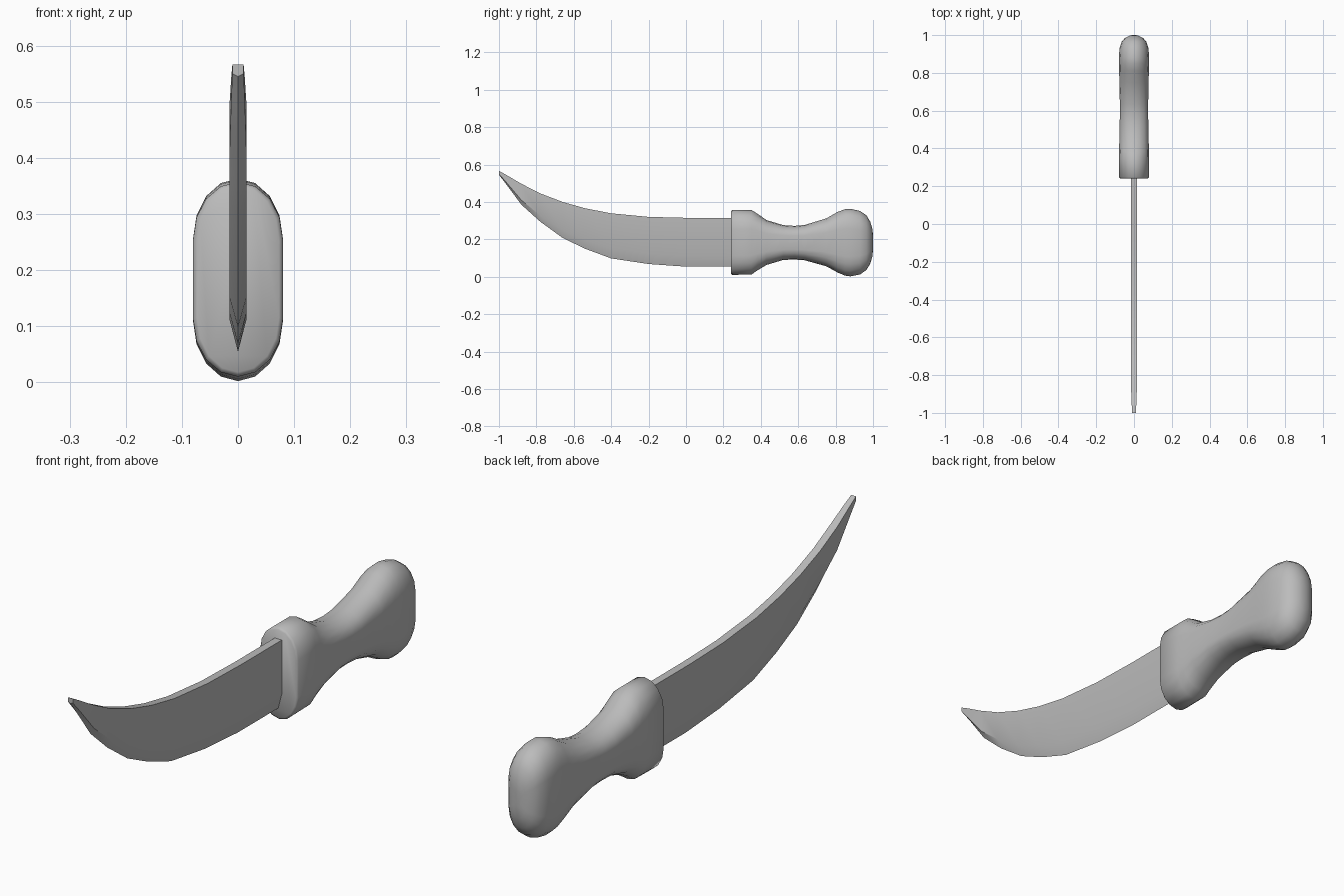
import bpy, bmesh, math

cube = bpy.data.objects.get("Cube")
if cube:
    bpy.data.objects.remove(cube, do_unlink=True)

grey = bpy.data.materials.new("plain grey")
grey.use_nodes = True
colour = (0.5, 0.5, 0.5, 1)
grey.diffuse_color = colour
grey.node_tree.nodes["Principled BSDF"].inputs["Base Color"].default_value = colour


def loft(name, rings, angle):
    """Skin a row of closed cross-sections and cap both ends."""
    bm = bmesh.new()
    rows = [[bm.verts.new(p) for p in ring] for ring in rings]
    n = len(rows[0])
    for a, b in zip(rows, rows[1:]):
        for i in range(n):
            j = (i + 1) % n
            bm.faces.new((a[i], a[j], b[j], b[i]))
    bm.faces.new(rows[0])
    bm.faces.new(rows[-1])
    bmesh.ops.recalc_face_normals(bm, faces=bm.faces)
    mesh = bpy.data.meshes.new(name)
    bm.to_mesh(mesh)
    bm.free()
    obj = bpy.data.objects.new(name, mesh)
    bpy.context.collection.objects.link(obj)
    mesh.materials.append(grey)
    bpy.ops.object.select_all(action="DESELECT")
    obj.select_set(True)
    bpy.context.view_layer.objects.active = obj
    bpy.ops.object.shade_smooth_by_angle(angle=math.radians(angle))
    return obj


def grip_ring(y, lo, hi, w):
    """Upright oval with straight sides and rounded ends."""
    mid, half = (lo + hi) / 2, (hi - lo) / 2
    straight = half * 0.41
    ring = []
    for sign in (1, -1):
        for k in range(9):
            a = math.pi * k / 8
            ring.append((sign * w * math.cos(a), y,
                         mid + sign * (straight + (half - straight) * math.sin(a))))
    return ring


def blade_ring(y, lo, hi, w):
    """Flat spine, parallel sides and a ground cutting edge."""
    shoulder = lo + (hi - lo) * 0.22
    return [(0, y, lo), (w, y, shoulder), (w, y, hi), (-w, y, hi), (-w, y, shoulder)]


# Grip: guard collar, waist and swollen pommel (y, bottom, top, half width)
grip = [
    (0.24, 0.018, 0.350, 0.073), (0.247, 0.010, 0.357, 0.080),
    (0.35, 0.012, 0.357, 0.080), (0.385, 0.036, 0.335, 0.079),
    (0.43, 0.063, 0.303, 0.078), (0.52, 0.090, 0.276, 0.076),
    (0.58, 0.092, 0.272, 0.075), (0.635, 0.088, 0.277, 0.075),
    (0.75, 0.056, 0.312, 0.077), (0.81, 0.023, 0.346, 0.079),
    (0.85, 0.006, 0.361, 0.080), (0.88, 0.002, 0.363, 0.080),
    (0.93, 0.012, 0.352, 0.077), (0.965, 0.036, 0.328, 0.065),
    (0.985, 0.070, 0.295, 0.048), (0.997, 0.110, 0.255, 0.024),
    (1.0, 0.150, 0.215, 0.008),
]
loft("grip", [grip_ring(*s) for s in grip], 50)

# Curved blade sweeping up to the tip (y, edge, spine, half width)
blade = [
    (0.26, 0.054, 0.315, 0.015), (0.0, 0.054, 0.315, 0.015),
    (-0.2, 0.068, 0.320, 0.015), (-0.4, 0.098, 0.339, 0.015),
    (-0.54, 0.150, 0.366, 0.015), (-0.66, 0.208, 0.400, 0.015),
    (-0.78, 0.295, 0.446, 0.015), (-0.88, 0.385, 0.497, 0.015),
    (-0.96, 0.493, 0.544, 0.012), (-1.0, 0.545, 0.566, 0.010),
]
loft("blade", [blade_ring(*s) for s in blade], 30)
